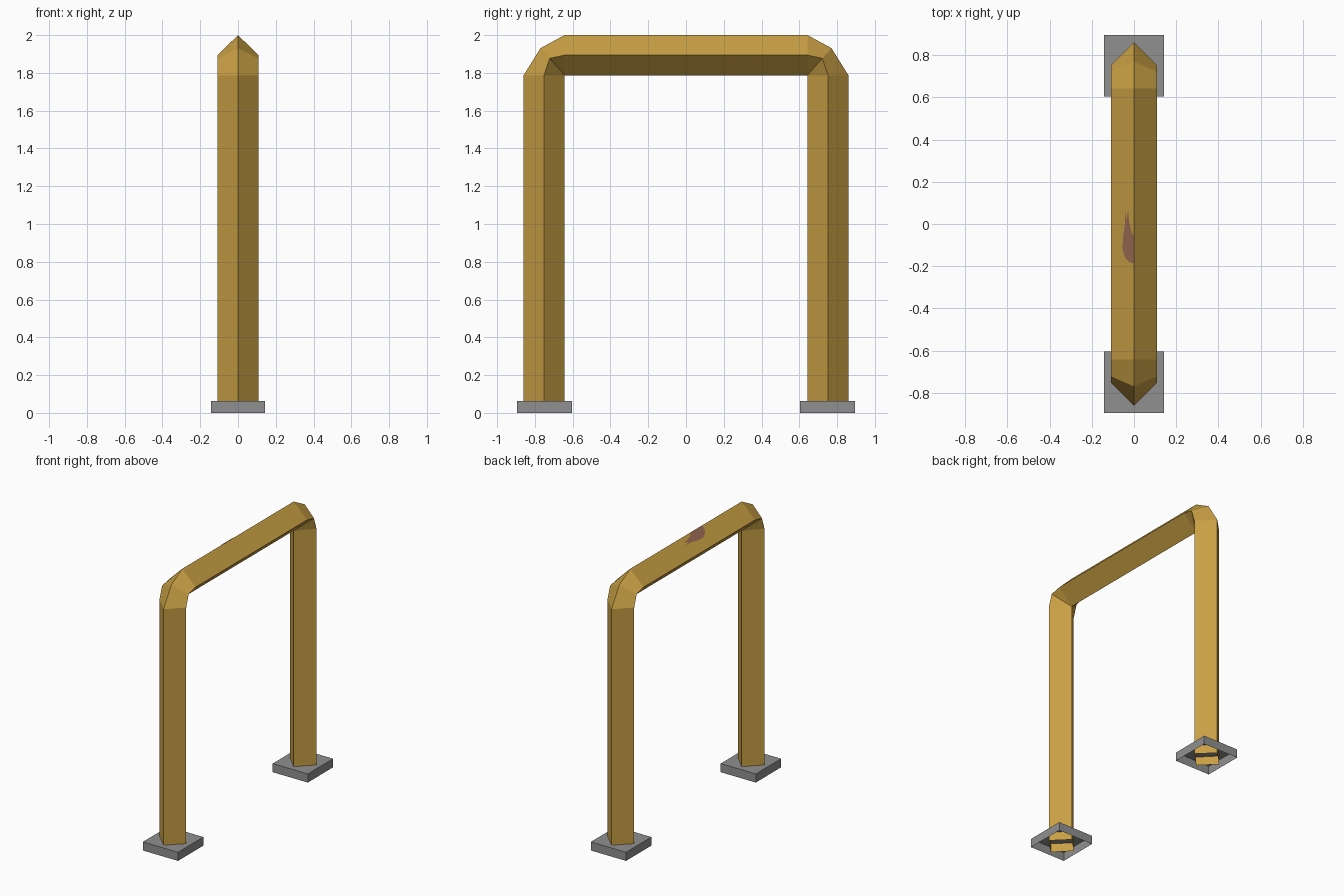
import bpy, bmesh
from mathutils import Vector

if "Cube" in bpy.data.objects:
    bpy.data.objects.remove(bpy.data.objects["Cube"])


def material(name, rgb):
    m = bpy.data.materials.new(name)
    m.diffuse_color = (*rgb, 1)
    m.use_nodes = True
    m.node_tree.nodes["Principled BSDF"].inputs["Base Color"].default_value = m.diffuse_color
    return m


GOLD = material("ochre_paint", (0.58, 0.35, 0.058))
GREY = material("grey_metal", (0.28, 0.28, 0.28))
BROWN = material("brown_scuff", (0.33, 0.15, 0.09))


def finish(bm, name, mat):
    mesh = bpy.data.meshes.new(name)
    bm.to_mesh(mesh)
    bm.free()
    mesh.materials.append(mat)
    obj = bpy.data.objects.new(name, mesh)
    bpy.context.collection.objects.link(obj)
    return obj


# Arched rail: diamond section swept up, over and down; each station gives
# the (y, z) of the outer, side and inner edges
HALF = 0.108
half_path = [
    ((-0.86, 0.0), (-0.752, 0.0), (-0.643, 0.0)),
    ((-0.86, 1.787), (-0.752, 1.787), (-0.643, 1.787)),
    ((-0.77, 1.931), (-0.722, 1.877), (-0.643, 1.787)),
    ((-0.643, 2.0), (-0.643, 1.894), (-0.643, 1.787)),
]
path = half_path + [tuple((-y, z) for y, z in s) for s in reversed(half_path)]
bm = bmesh.new()
rings = []
for outer, side, inner in path:
    rings.append([bm.verts.new(p) for p in (
        (0, *outer), (HALF, *side), (0, *inner), (-HALF, *side))])
for a, b in zip(rings, rings[1:]):
    for i in range(4):
        j = (i + 1) % 4
        bm.faces.new((a[i], a[j], b[j], b[i]))
bmesh.ops.remove_doubles(bm, verts=bm.verts, dist=0.0005)
bmesh.ops.recalc_face_normals(bm, faces=bm.faces)
finish(bm, "arched_rail", GOLD)

# Feet: shallow caps open underneath
for label, y in (("front_foot", -0.749), ("back_foot", 0.749)):
    bm = bmesh.new()
    bmesh.ops.create_cube(bm, size=1)
    bmesh.ops.scale(bm, vec=(0.284, 0.292, 0.063), verts=bm.verts)
    bmesh.ops.translate(bm, vec=(0, y, 0.0315), verts=bm.verts)
    under = [f for f in bm.faces if f.normal.z < -0.9]
    bmesh.ops.delete(bm, geom=under, context='FACES')
    finish(bm, label, GREY)

# Scuff mark: thin patch lying on the left upper face of the rail
outline = [(-0.001, -0.187), (-0.02, -0.182), (-0.04, -0.16), (-0.053, -0.12),
           (-0.05, -0.06), (-0.042, 0.0), (-0.041, 0.07), (-0.035, 0.02),
           (-0.026, 0.065), (-0.022, 0.01), (-0.012, -0.03), (-0.001, -0.06)]
slope = (2.0 - 1.894) / HALF
lift = Vector((-slope, 0, 1)).normalized() * 0.002
bm = bmesh.new()
face = bm.faces.new([bm.verts.new(Vector((x, y, 2.0 + x * slope)) + lift)
                     for x, y in outline])
face.normal_update()
if face.normal.z < 0:
    face.normal_flip()
finish(bm, "scuff_patch", BROWN)
